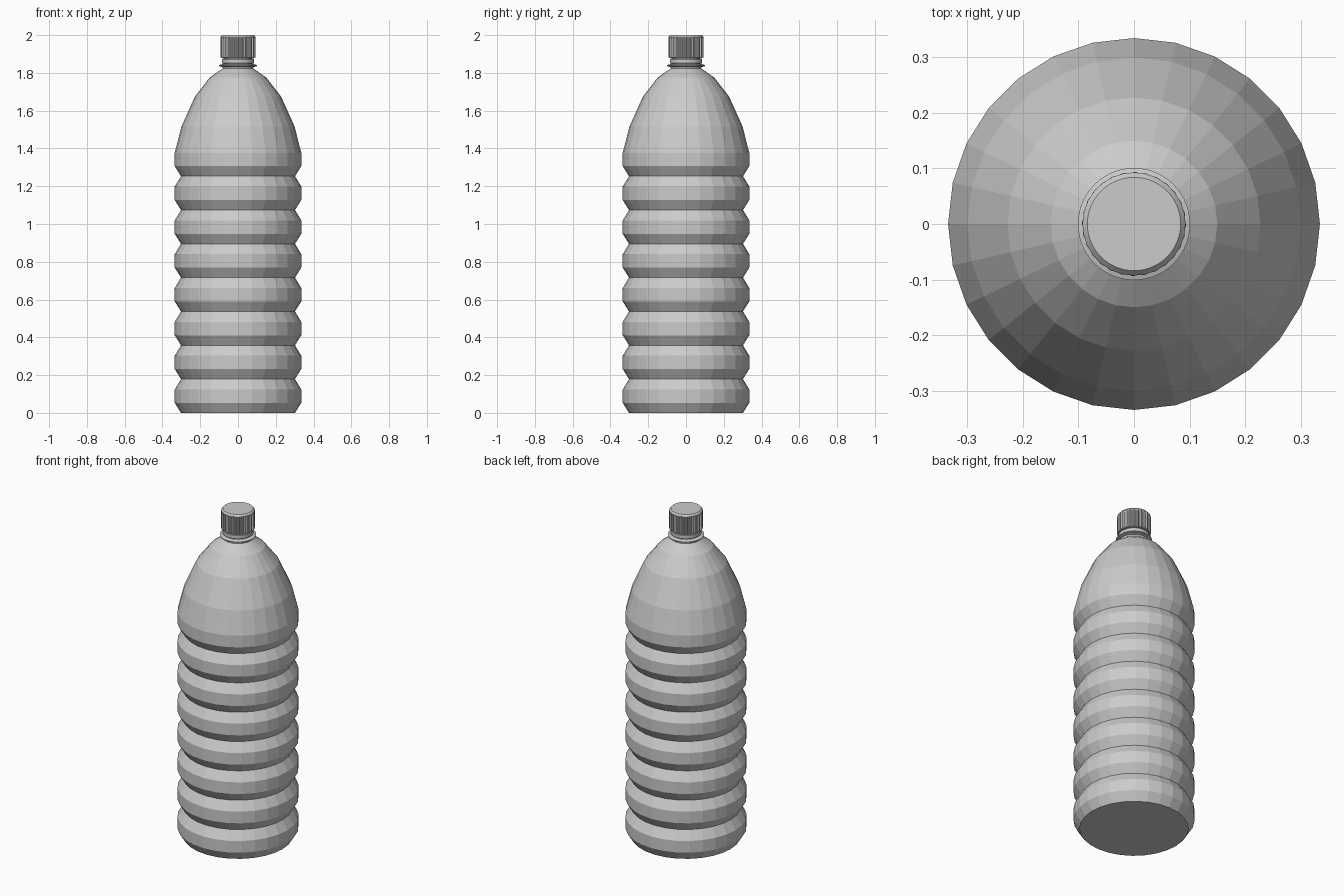
import bpy, math

if "Cube" in bpy.data.objects:
    bpy.data.objects.remove(bpy.data.objects["Cube"])

mat = bpy.data.materials.new("plain grey")
mat.diffuse_color = (0.6, 0.6, 0.6, 1)
mat.use_nodes = True
mat.node_tree.nodes["Principled BSDF"].inputs["Base Color"].default_value = mat.diffuse_color


def lathe(name, profile, sides, radius_rule=None):
    """Spin an (r, z) profile around z, closing both ends with caps."""
    verts, faces = [], []
    for r, z in profile:
        for i in range(sides):
            a = 2 * math.pi * i / sides
            q = radius_rule(r, z, i) if radius_rule else r
            verts.append((q * math.sin(a), q * math.cos(a), z))
    for k in range(len(profile) - 1):
        for i in range(sides):
            j = (i + 1) % sides
            a, b = k * sides, (k + 1) * sides
            faces.append((a + j, a + i, b + i, b + j))
    faces.append(tuple(range(sides)))
    top = (len(profile) - 1) * sides
    faces.append(tuple(reversed(range(top, top + sides))))
    mesh = bpy.data.meshes.new(name)
    mesh.from_pydata(verts, [], faces)
    mesh.materials.append(mat)
    ob = bpy.data.objects.new(name, mesh)
    bpy.context.collection.objects.link(ob)
    return ob


# Ribbed body: seven bands, each bulging between two grooves, then the shoulder
body = []
pitch = 0.179
for n in range(8):
    z = n * pitch
    body += [(0.302, z), (0.335, z + 0.053), (0.335, z + 0.124)]
body += [(0.300, 1.515), (0.228, 1.675), (0.150, 1.775), (0.083, 1.822)]
lathe("bottle_body", body, 28)

# Neck, collar flange and tamper band
lathe("neck", [(0.083, 1.815), (0.083, 1.835), (0.075, 1.85), (0.075, 1.93)], 28)
lathe("neck_collar", [(0.085, 1.832), (0.101, 1.836), (0.101, 1.841), (0.085, 1.846)], 56)
lathe("tamper_band", [(0.083, 1.850), (0.086, 1.853), (0.086, 1.872), (0.083, 1.875)], 56)

# Screw cap with grip ridges: every ridge is two raised, two sunk points
ridges = 28


def grip(r, z, i):
    return r - 0.005 if r > 0.09 and z < 1.985 and i % 4 >= 2 else r


lathe("screw_cap", [(0.088, 1.880), (0.0935, 1.882), (0.0935, 1.984),
                    (0.0925, 1.990), (0.084, 2.0)], ridges * 4, grip)
